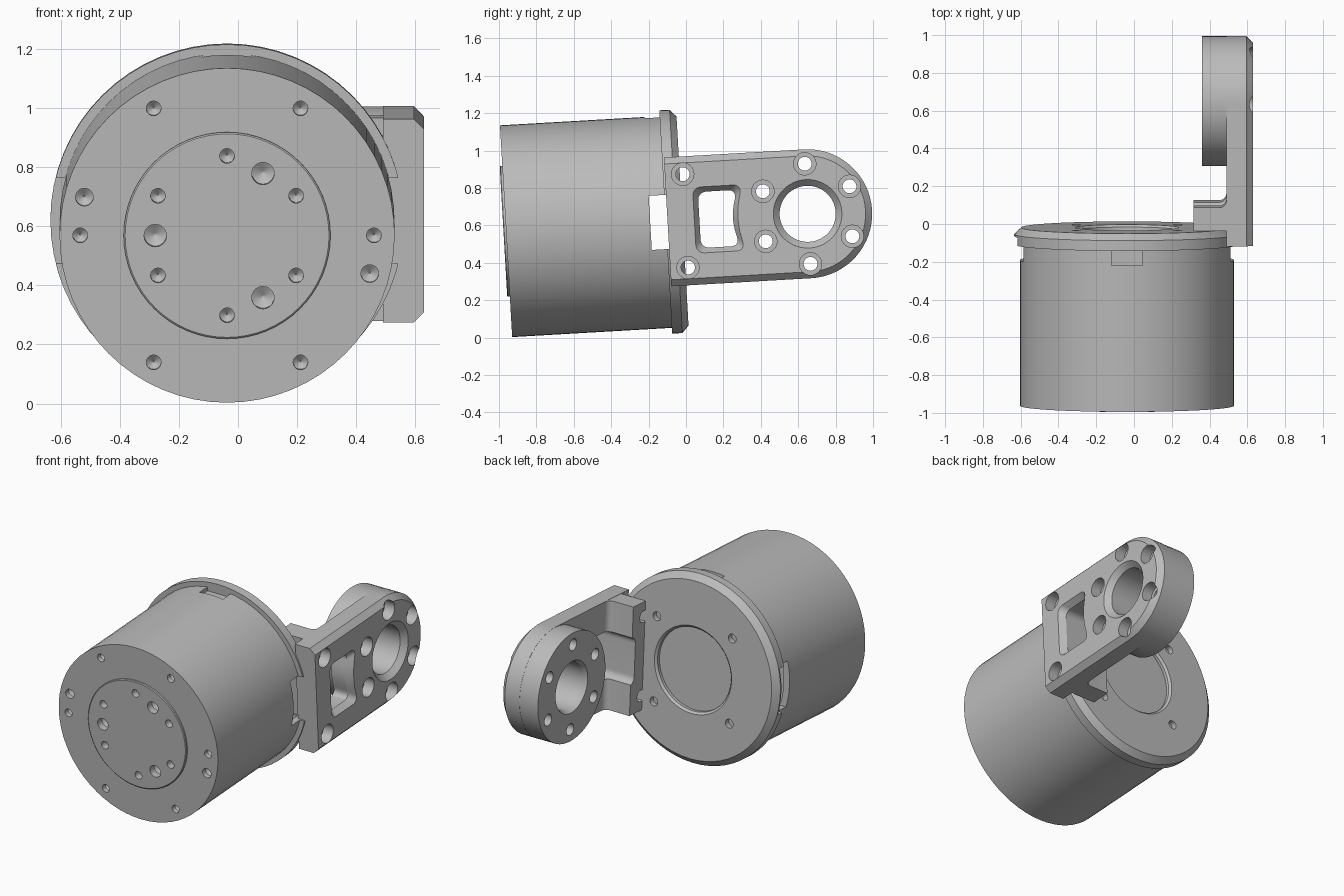
import bpy, bmesh
from math import sin, cos, pi, radians
from mathutils import Matrix, Vector

if "Cube" in bpy.data.objects:
    bpy.data.objects.remove(bpy.data.objects["Cube"])

grey = bpy.data.materials.new("machined grey")
grey.use_nodes = True
colour = (0.5, 0.5, 0.5, 1)
grey.diffuse_color = colour
grey.node_tree.nodes["Principled BSDF"].inputs["Base Color"].default_value = colour

# Everything is built along a straight axis, then pitched slightly upward
PLACE = Matrix.Translation((0, -0.962, 0.569)) @ Matrix.Rotation(radians(3.3), 4, "X")
CX = -0.037    # motor axis
EYE = 1.615    # bracket ring centre along the axis
HALF = 0.345   # bracket half height and ring radius


def loft(bm, rings):
    """Skin between rings of equal length and cap both ends."""
    loops = [[bm.verts.new(p) for p in ring] for ring in rings]
    for a, b in zip(loops, loops[1:]):
        for i in range(len(a)):
            j = (i + 1) % len(a)
            bm.faces.new((a[i], a[j], b[j], b[i]))
    bm.faces.new(loops[0][::-1])
    bm.faces.new(loops[-1])


def lathe(bm, profile, axis, u, v, n=24):
    """Stack circles of (radius, height) along x or y, centred at u, v."""
    rings = []
    for r, h in profile:
        ring = []
        for i in range(n):
            a = 2 * pi * i / n
            p, q = u + r * cos(a), v + r * sin(a)
            ring.append((h, p, q) if axis == "x" else (p, h, q))
        rings.append(ring)
    loft(bm, rings)


def box(bm, x0, x1, y0, y1, z0, z1):
    loft(bm, [[(x0, y0, z), (x1, y0, z), (x1, y1, z), (x0, y1, z)] for z in (z0, z1)])


def make(name, bm):
    bmesh.ops.recalc_face_normals(bm, faces=bm.faces)
    mesh = bpy.data.meshes.new(name)
    bm.to_mesh(mesh)
    bm.free()
    mesh.materials.append(grey)
    ob = bpy.data.objects.new(name, mesh)
    bpy.context.collection.objects.link(ob)
    ob.matrix_world = PLACE
    return ob


def combine(ob, bm, operation):
    tool = make("helper", bm)
    tool.hide_render = True
    mod = ob.modifiers.new("combine", "BOOLEAN")
    mod.operation, mod.object, mod.solver = operation, tool, "EXACT"
    bpy.context.view_layer.objects.active = ob
    bpy.ops.object.modifier_apply(modifier=mod.name)
    bpy.data.objects.remove(tool)


def polar(r, degrees):
    return r * cos(radians(degrees)), r * sin(radians(degrees))


def side_windows():
    bm = bmesh.new()
    box(bm, -1, 1, 0.772, 0.9, -0.145, 0.145)
    return bm


# Motor housing: front disc, barrel and a hollow rear rim
bm = bmesh.new()
lathe(bm, [(0.345, -0.014), (0.35, -0.01), (0.35, 0), (0.567, 0), (0.567, 0.9),
           (0.525, 0.9), (0.525, 0.765)], "y", CX, 0, 64)
housing = make("motor_housing", bm)
combine(housing, side_windows(), "DIFFERENCE")

# Front screw and dowel holes, plus a shallow pocket on top
bm = bmesh.new()
holes = [(0.497, 60 * k, 0.025) for k in range(6)]
holes += [(0.27, 30 + 60 * k, 0.025) for k in range(6)]
holes += [(0.5, 165, 0.03), (0.5, -15, 0.03)]
holes += [(0.243, a, 0.038) for a in (60, 180, 300)]
for r, a, size in holes:
    x, z = polar(r, a)
    lathe(bm, [(size, -0.04), (size, 0.03), (size * 0.1, 0.05)], "y", CX + x, z, 20)
box(bm, CX - 0.083, CX + 0.083, 0.775, 0.86, 0.535, 0.7)
combine(housing, bm, "DIFFERENCE")

# Rear cap with chamfered rim and a round recess
bm = bmesh.new()
lathe(bm, [(0.53, 0.895), (0.53, 0.855), (0.598, 0.855), (0.598, 0.91), (0.56, 0.945),
           (0.275, 0.945), (0.262, 0.932), (0.262, 0.912)], "y", CX, 0, 64)
cap = make("rear_cap", bm)
combine(cap, side_windows(), "DIFFERENCE")
bm = bmesh.new()
for k in range(4):
    x, z = polar(0.38, 45 + 90 * k)
    lathe(bm, [(0.028, 0.91), (0.028, 1)], "y", CX + x, z, 20)
combine(cap, bm, "DIFFERENCE")


# Bracket plate: square root, rounded end, chamfered outer edge
def plate_outline(x, inset):
    h = HALF - inset
    arc = [polar(h, -90 + 180 * i / 32) for i in range(33)]
    return [(x, 0.865, h), (x, 0.865, -h)] + [(x, EYE + y, z) for y, z in arc]


bm = bmesh.new()
loft(bm, [plate_outline(0.49, 0), plate_outline(0.595, 0), plate_outline(0.63, 0.035)])
bracket = make("side_bracket", bm)

# Thick ring at the free end
bm = bmesh.new()
lathe(bm, [(HALF - 0.001, 0.36), (HALF - 0.001, 0.53)], "x", EYE, 0, 64)
combine(bracket, bm, "UNION")

# Mounting foot with a fillet into the plate
fillet = [(0.45 + 0.04 * sin(a), 1.11 - 0.04 * cos(a)) for a in (i * pi / 12 for i in range(7))]
foot = [(0.315, 0.945), (0.55, 0.945), (0.55, 1.11)] + fillet[::-1] + [(0.315, 1.07)]
bm = bmesh.new()
loft(bm, [[(x, y, z) for x, y in foot] for z in (0.001 - HALF, HALF - 0.001)])
combine(bracket, bm, "UNION")


# Rounded slot whose ring-side edge bows around the bore
def slot_outline(x, y0, y1, h, r=0.05):
    corners = [(y1 - r, h - r, 0), (y0 + r, h - r, 90), (y0 + r, r - h, 180), (y1 - r, r - h, 270)]
    pts = []
    for y, z, start in corners:
        for i in range(7):
            dy, dz = polar(r, start + 15 * i)
            pts.append((y + dy, z + dz))
    pts += [(y1, (h - r) * t) for t in (-0.6, -0.2, 0.2, 0.6)]
    mid = (y0 + y1) / 2
    return [(x, y + (0.035 if y > mid else -0.01) * (z / h) ** 2, z) for y, z in pts]


bm = bmesh.new()
loft(bm, [slot_outline(0.2, 1.04, 1.215, 0.15), slot_outline(0.59, 1.04, 1.215, 0.15),
          slot_outline(0.635, 1.01, 1.245, 0.18)])

# Chamfered bore and counterbored bolt holes
lathe(bm, [(0.175, 0.34), (0.15, 0.385), (0.15, 0.595), (0.188, 0.635)], "x", EYE, 0, 48)
bolts = [(0.96, 0.25), (0.96, -0.25)]
for k in range(6):
    y, z = polar(0.268, 30 + 60 * k)
    bolts.append((EYE + y, z))
for y, z in bolts:
    lathe(bm, [(0.037, 0.2), (0.037, 0.56), (0.06, 0.56), (0.06, 0.7)], "x", y, z, 24)
combine(bracket, bm, "DIFFERENCE")

# Smooth the round walls, keep machined edges crisp
for ob in bpy.context.view_layer.objects:
    ob.select_set(ob in (housing, cap, bracket))
bpy.context.view_layer.objects.active = housing
bpy.ops.object.shade_smooth_by_angle(angle=radians(25))
